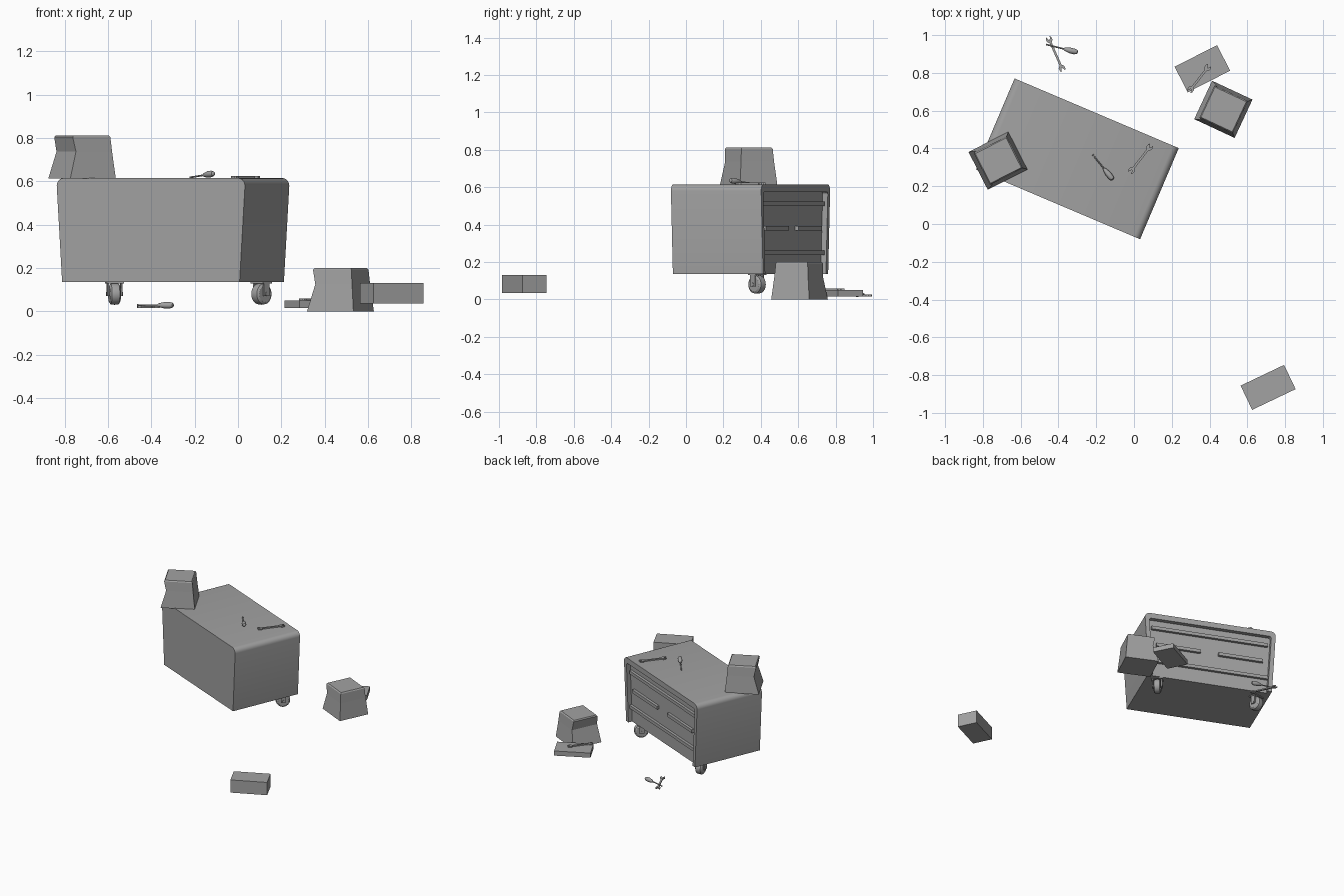
import bpy, bmesh, math
from mathutils import Matrix, Vector

cube = bpy.data.objects.get("Cube")
if cube:
    bpy.data.objects.remove(cube)

grey = bpy.data.materials.new("plain grey")
grey.use_nodes = True
GREY = (0.36, 0.36, 0.36, 1)
grey.diffuse_color = GREY
grey.node_tree.nodes["Principled BSDF"].inputs["Base Color"].default_value = GREY


def place(x, y, z, degrees=0):
    return Matrix.Translation((x, y, z)) @ Matrix.Rotation(math.radians(degrees), 4, "Z")


def finish(name, bm, matrix, smooth=False, bevel=0):
    bmesh.ops.recalc_face_normals(bm, faces=bm.faces)
    mesh = bpy.data.meshes.new(name)
    bm.to_mesh(mesh)
    bm.free()
    mesh.materials.append(grey)
    obj = bpy.data.objects.new(name, mesh)
    bpy.context.collection.objects.link(obj)
    obj.matrix_world = matrix
    if bevel:
        mod = obj.modifiers.new("soft edges", "BEVEL")
        mod.width, mod.segments = bevel, 2
    if smooth:
        bpy.ops.object.select_all(action="DESELECT")
        obj.select_set(True)
        bpy.context.view_layer.objects.active = obj
        bpy.ops.object.shade_smooth_by_angle(angle=math.radians(35))
    return obj


def box(name, matrix, size, centre=(0, 0, 0), bevel=0):
    bm = bmesh.new()
    bmesh.ops.create_cube(bm, size=1, matrix=Matrix.Translation(centre) @ Matrix.Diagonal((*size, 1)))
    return finish(name, bm, matrix, bevel=bevel)


def prism(name, matrix, outline, depth, axis, smooth=False):
    """Extrude an outline of 3D points along an axis."""
    bm = bmesh.new()
    face = bm.faces.new([bm.verts.new(p) for p in outline])
    new = bmesh.ops.extrude_face_region(bm, geom=[face])["geom"]
    moved = [v for v in new if isinstance(v, bmesh.types.BMVert)]
    bmesh.ops.translate(bm, verts=moved, vec=Vector(axis) * depth)
    return finish(name, bm, matrix, smooth)


def lathe(name, matrix, profile, sides=16):
    """Spin (x, radius) pairs around the local x axis."""
    bm = bmesh.new()
    rings = []
    for x, r in profile:
        angles = [math.tau * i / sides for i in range(sides)]
        rings.append([bm.verts.new((x, r * math.cos(a), r * math.sin(a))) for a in angles])
    for a, b in zip(rings, rings[1:]):
        for i in range(sides):
            j = (i + 1) % sides
            bm.faces.new((a[i], a[j], b[j], b[i]))
    bm.faces.new(rings[0])
    bm.faces.new(rings[-1])
    return finish(name, bm, matrix, smooth=True)


# Cabinet: tapered body with rounded top ends, open frame around the drawers
cabinet = place(-0.3, 0.345, 0, -23)
BOTTOM, TOP, HALF, BACK, RECESS = 0.135, 0.615, 0.262, 0.262, 0.232


def arch(bottom_half, top_half, top, radius, y):
    right = [(bottom_half, y, BOTTOM)]
    for i in range(6):
        a = math.radians(18 * i)
        right.append((top_half - radius * (1 - math.cos(a)), y, top - radius * (1 - math.sin(a))))
    return right + [(-x, y, z) for x, y, z in reversed(right)]


outer = arch(0.445, 0.472, TOP, 0.035, -HALF)
prism("cabinet_body", cabinet, outer, HALF + RECESS, (0, 1, 0), smooth=True)
frame = arch(0.445, 0.472, TOP, 0.035, RECESS) + arch(0.415, 0.44, 0.575, 0.015, RECESS)[::-1]
prism("cabinet_frame", cabinet, frame, BACK - RECESS, (0, 1, 0), smooth=True)

# Drawer handles: full-width rails above and below a split pair
for label, z in (("upper", 0.51), ("lower", 0.25)):
    box(label + "_drawer_handle", cabinet, (0.84, 0.02, 0.024), (0, 0.242, z))
for label, side in (("left", 1), ("right", -1)):
    box(label + "_drawer_handle", cabinet, (0.32, 0.02, 0.024), (side * 0.225, 0.242, 0.38))


# Casters
def caster(label, x, y, turn):
    at = place(x, y, 0.08, turn)
    tyre = [(-0.025, 0.038), (-0.018, 0.048), (0, 0.05), (0.018, 0.048), (0.025, 0.038)]
    lathe(label + "_caster_wheel", at, tyre, 24)
    lathe(label + "_caster_axle", at, [(-0.038, 0.01), (0.038, 0.01)], 12)
    box(label + "_caster_plate", at, (0.08, 0.06, 0.008), (0, 0, 0.053))
    for side in (-1, 1):
        box(label + "_caster_fork", at, (0.007, 0.036, 0.06), (side * 0.032, 0, 0.02))


caster("left", 0.108, 0.38, -45)
caster("right", -0.57, 0.635, 8)


# Pinched boxes: square base, narrow top, one side drawn in at the waist
def pinched_box(name, x, y, z, turn):
    bm = bmesh.new()
    layers = []
    for height, left, right, half in ((0, -0.118, 0.118, 0.112), (0.125, -0.082, 0.105, 0.099),
                                      (0.192, -0.096, 0.099, 0.094), (0.2, -0.09, 0.093, 0.088)):
        corners = ((left, -half), (right, -half), (right, half), (left, half))
        layers.append([bm.verts.new((cx, cy, height)) for cx, cy in corners])
    for a, b in zip(layers, layers[1:]):
        for i in range(4):
            j = (i + 1) % 4
            bm.faces.new((a[i], a[j], b[j], b[i]))
    bm.faces.new(layers[0])
    bm.faces.new(layers[-1])
    finish(name, bm, place(x, y, z, turn))


pinched_box("floor_pinched_box", 0.473, 0.607, 0, -25)
pinched_box("cabinet_pinched_box", -0.72, 0.335, 0.612, 27)

# Plain boxes
box("brick_box", place(0.71, -0.865, 0.083, 25.5), (0.255, 0.142, 0.096))
box("flat_box", place(0.362, 0.822, 0.033, 27), (0.252, 0.152, 0.035))


# Hand tools
def wrench(name, x, y, z, turn, length=0.2):
    """Double open-ended wrench lying along local x."""
    h = length / 2
    end = [(h - 0.035, 0.006), (h - 0.024, 0.016), (h - 0.008, 0.016), (h, 0.01),
           (h - 0.012, 0.006), (h - 0.02, 0)]
    half = end + [(px, -py) for px, py in reversed(end[:-1])]
    outline = half + [(-px, -py) for px, py in half]
    prism(name, place(x, y, z, turn), [(px, py, 0) for px, py in outline], 0.009, (0, 0, 1))


def screwdriver(name, x, y, z, turn, pitch=0):
    """Blade towards -x, handle towards +x."""
    at = place(x, y, z, turn) @ Matrix.Rotation(math.radians(pitch), 4, "Y")
    lathe(name + "_blade", at, [(-0.085, 0.005), (-0.07, 0.004), (0.02, 0.004)], 8)
    grip = [(0.012, 0.006), (0.022, 0.01), (0.045, 0.015), (0.07, 0.015), (0.084, 0.011), (0.088, 0.005)]
    lathe(name + "_handle", at, grip, 12)


wrench("floor_wrench", -0.415, 0.9, 0.016, 114)
wrench("cabinet_wrench", 0.035, 0.345, 0.615, 52, 0.19)
wrench("flat_box_wrench", 0.345, 0.77, 0.05, 52, 0.18)
screwdriver("floor_screwdriver", -0.383, 0.93, 0.028, -14)
screwdriver("cabinet_screwdriver", -0.167, 0.303, 0.627, -51, -6)
